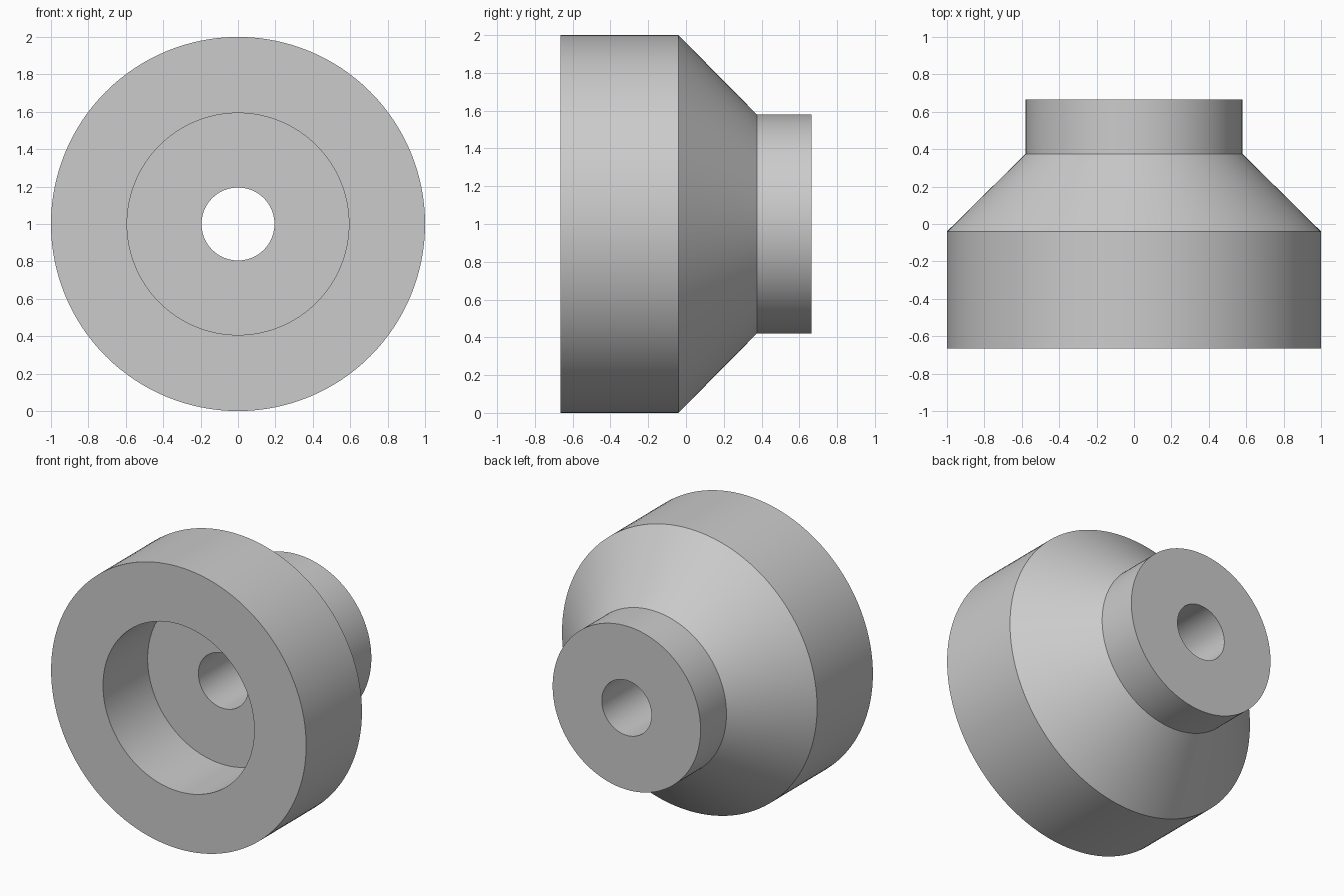
import bpy
import bmesh
import math
from mathutils import Matrix, Vector

cube = bpy.data.objects.get("Cube")
if cube:
    bpy.data.objects.remove(cube, do_unlink=True)

SEGMENTS = 128
CENTRE = Vector((0, 0, 1))

# Closed cross-section of the turned part: (radius, y)
PROFILE = [
    (1.0, -0.665),    # front rim
    (1.0, -0.04),     # shoulder
    (0.58, 0.375),    # end of cone
    (0.58, 0.665),    # back of hub
    (0.195, 0.665),   # bore, back
    (0.195, -0.165),  # bore, front
    (0.593, -0.165),  # recess floor
    (0.593, -0.665),  # recess mouth
]

grey = bpy.data.materials.new("light grey")
grey.use_nodes = True
colour = (0.6, 0.6, 0.6, 1)
grey.diffuse_color = colour
grey.node_tree.nodes["Principled BSDF"].inputs["Base Color"].default_value = colour

# Revolve the cross-section around the y axis
bm = bmesh.new()
verts = [bm.verts.new(CENTRE + Vector((r, y, 0))) for r, y in PROFILE]
edges = [bm.edges.new((a, b)) for a, b in zip(verts, verts[1:] + verts[:1])]
bmesh.ops.spin(bm, geom=verts + edges, cent=CENTRE, axis=(0, 1, 0),
               angle=math.tau, steps=SEGMENTS, use_merge=True)
bmesh.ops.remove_doubles(bm, verts=bm.verts, dist=0.0001)
bmesh.ops.recalc_face_normals(bm, faces=bm.faces)

mesh = bpy.data.meshes.new("stepped_bushing")
bm.to_mesh(mesh)
bm.free()
mesh.materials.append(grey)
bushing = bpy.data.objects.new("stepped_bushing", mesh)
bpy.context.collection.objects.link(bushing)

# Smooth round walls, sharp rims
bpy.ops.object.select_all(action="DESELECT")
bushing.select_set(True)
bpy.context.view_layer.objects.active = bushing
bpy.ops.object.shade_smooth_by_angle(angle=math.radians(30))
